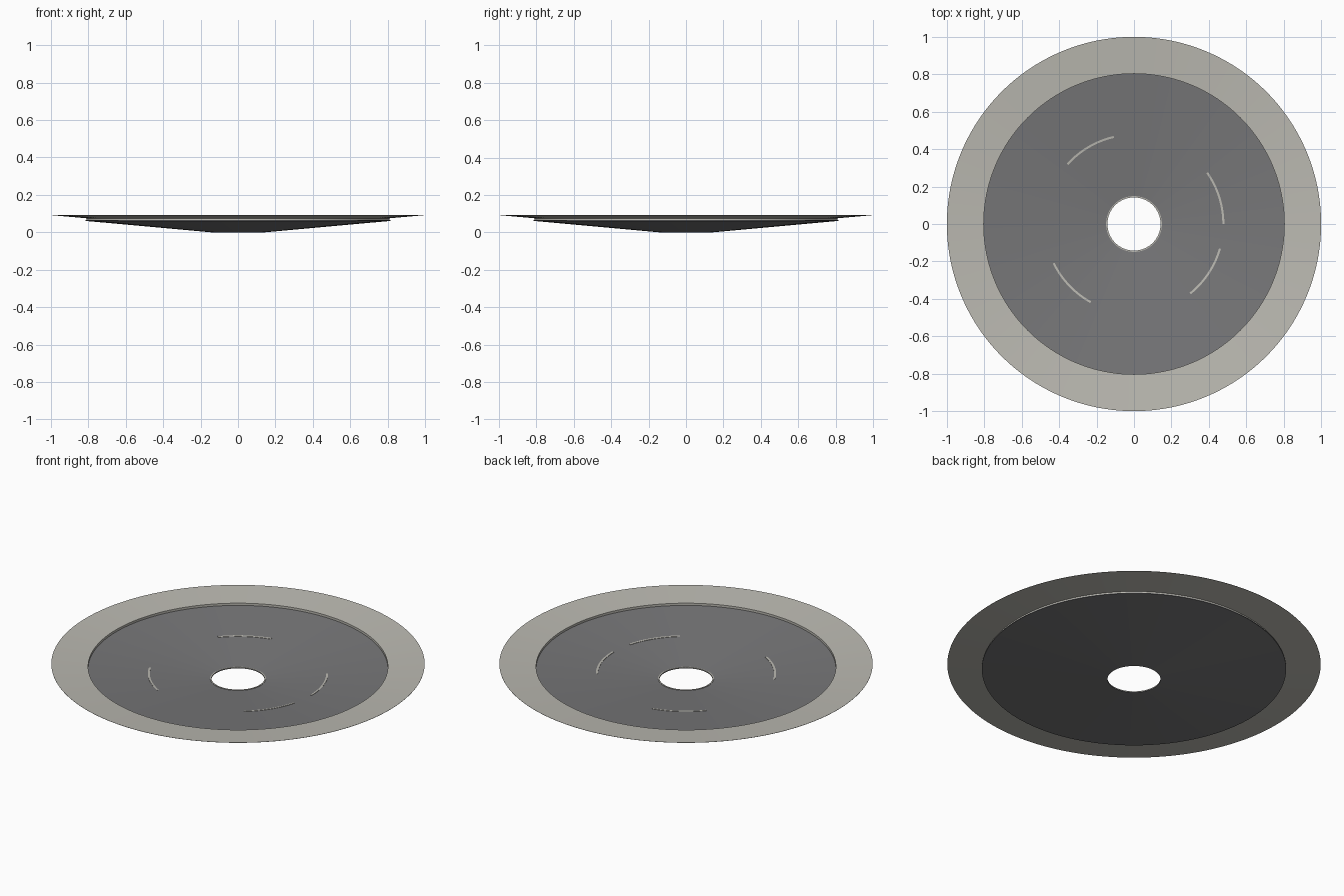
import bpy, bmesh, math

if "Cube" in bpy.data.objects:
    bpy.data.objects.remove(bpy.data.objects["Cube"], do_unlink=True)


def make_material(name, rgb):
    mat = bpy.data.materials.new(name)
    mat.use_nodes = True
    mat.diffuse_color = (*rgb, 1)
    mat.node_tree.nodes["Principled BSDF"].inputs["Base Color"].default_value = (*rgb, 1)
    return mat


grey = make_material("dark grey", (0.185, 0.185, 0.19))
beige = make_material("warm light grey", (0.50, 0.49, 0.445))


def lathe(name, profile, mat, start=0, sweep=360, steps=160):
    """Sweep a closed (radius, z) profile around the z axis."""
    bm = bmesh.new()
    full = sweep == 360
    rings = []
    for i in range(steps if full else steps + 1):
        a = math.radians(start + sweep * i / steps)
        rings.append([bm.verts.new((r * math.cos(a), r * math.sin(a), z))
                      for r, z in profile])
    following = rings[1:] + rings[:1] if full else rings[1:]
    for ring, after in zip(rings, following):
        for j in range(len(profile)):
            bm.faces.new((ring[j - 1], ring[j], after[j], after[j - 1]))
    if not full:
        bm.faces.new(rings[0])
        bm.faces.new(rings[-1])
    bmesh.ops.recalc_face_normals(bm, faces=bm.faces)
    mesh = bpy.data.meshes.new(name)
    bm.to_mesh(mesh)
    bm.free()
    mesh.materials.append(mat)
    obj = bpy.data.objects.new(name, mesh)
    bpy.context.collection.objects.link(obj)
    bpy.ops.object.select_all(action='DESELECT')
    obj.select_set(True)
    bpy.context.view_layer.objects.active = obj
    bpy.ops.object.shade_smooth_by_angle(angle=math.radians(30))


# Shallow conical dish with a round centre hole
hole, edge = 0.142, 0.815
low, high, skin = 0.0, 0.061, 0.004
lathe("dish", [(hole, low), (edge, high), (edge, high + skin), (hole, low + skin)], grey)

# Flared outer rim with a short upright wall standing on the dish
lathe("rim", [(0.803, 0.063), (0.803, 0.077), (1.0, 0.093), (1.0, 0.092),
              (0.81, 0.075), (0.81, 0.063)], beige)

# Thin collar around the hole
lathe("hole_collar", [(hole, 0.003), (0.149, 0.003), (0.149, 0.007), (hole, 0.007)], beige)


def dish_top(r):
    return low + skin + (high - low) * (r - hole) / (edge - hole)


# Four curved marks set on the upper face of the dish
inner, outer = 0.472, 0.483
for i, start in enumerate((0, 103, 206, 309)):
    lathe("arc_mark_%d" % (i + 1),
          [(inner, dish_top(inner) - 0.001), (outer, dish_top(outer) - 0.001),
           (outer, dish_top(outer) + 0.002), (inner, dish_top(inner) + 0.002)],
          beige, start, 35, 20)
